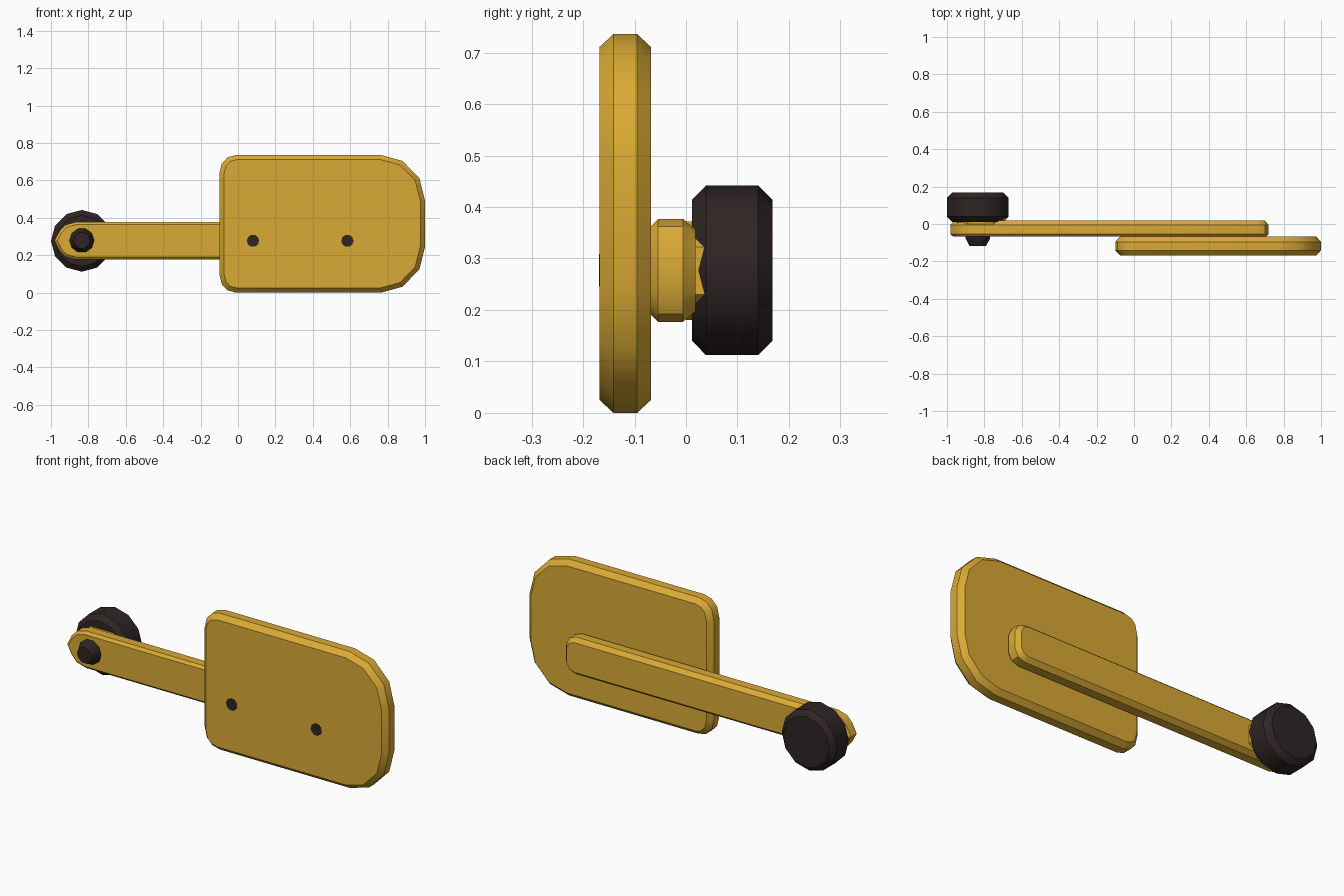
import bpy, bmesh, math
from mathutils import Vector

if "Cube" in bpy.data.objects:
    bpy.data.objects.remove(bpy.data.objects["Cube"])


def material(name, rgb):
    m = bpy.data.materials.new(name)
    m.diffuse_color = (*rgb, 1)
    m.use_nodes = True
    m.node_tree.nodes["Principled BSDF"].inputs["Base Color"].default_value = m.diffuse_color
    return m


GOLD = material("golden yellow", (0.70, 0.40, 0.035))
DARK = material("dark brown", (0.028, 0.018, 0.018))


def inset(points, d):
    """Move every side of a counter-clockwise convex outline inward by d."""
    out, n = [], len(points)
    for i in range(n):
        p = Vector(points[i])
        a = (p - Vector(points[i - 1])).normalized()
        b = (Vector(points[(i + 1) % n]) - p).normalized()
        na, nb = Vector((-a.y, a.x)), Vector((-b.y, b.x))
        out.append(p + (na + nb) * d / (1 + na.dot(nb)))
    return out


def slab(name, outline, layers, mat):
    """Stack insets of an x-z outline along y: layers are (y, inset)."""
    bm = bmesh.new()
    rings = [[bm.verts.new((p[0], y, p[1])) for p in inset(outline, d)]
             for y, d in layers]
    n = len(outline)
    bm.faces.new(rings[0])
    bm.faces.new(rings[-1][::-1])
    for r, s in zip(rings, rings[1:]):
        for i in range(n):
            j = (i + 1) % n
            bm.faces.new((r[i], s[i], s[j], r[j]))
    bmesh.ops.recalc_face_normals(bm, faces=bm.faces)
    me = bpy.data.meshes.new(name)
    bm.to_mesh(me)
    bm.free()
    ob = bpy.data.objects.new(name, me)
    bpy.context.collection.objects.link(ob)
    me.materials.append(mat)
    bpy.context.view_layer.objects.active = ob
    ob.select_set(True)
    bpy.ops.object.shade_smooth_by_angle(angle=math.radians(35))
    ob.select_set(False)
    return ob


def circle(x, z, r, n):
    return [(x + r * math.cos(2 * math.pi * i / n),
             z + r * math.sin(2 * math.pi * i / n)) for i in range(n)]


def mirrored(lower, zc):
    """Complete a lower half outline (left to right) across z = zc."""
    return lower + [(x, 2 * zc - z) for x, z in reversed(lower)]


# Pedal plate
plate = mirrored([(-0.10, 0.10), (-0.087, 0.045), (-0.055, 0.012), (-0.01, 0.0),
                  (0.765, 0.0), (0.88, 0.032), (0.97, 0.125), (1.0, 0.245)], 0.368)
slab("pedal_plate", plate, [(-0.168, 0.025), (-0.141, 0), (-0.095, 0), (-0.068, 0.025)], GOLD)

# Crank arm with a pointed outer end
arm = mirrored([(-0.955, 0.225), (-0.925, 0.193), (-0.87, 0.177), (0.66, 0.177),
                (0.70, 0.192), (0.72, 0.23)], 0.277) + [(-0.982, 0.277)]
slab("crank_arm", arm, [(-0.068, 0.014), (-0.054, 0), (-0.006, 0), (0.018, 0.02)], GOLD)

# Raised pad between arm and wheel
pad = mirrored([(-0.95, 0.23), (-0.89, 0.18), (-0.75, 0.18), (-0.685, 0.23)], 0.276)
slab("arm_pad", pad, [(0.0, 0), (0.038, 0)], GOLD)

# Axle wheel on the back and its cap on the front
slab("axle_wheel", circle(-0.835, 0.277, 0.165, 12),
     [(0.012, 0.027), (0.039, 0), (0.14, 0), (0.168, 0.027)], DARK)
slab("axle_cap", circle(-0.835, 0.279, 0.066, 10),
     [(-0.118, 0.021), (-0.075, 0), (-0.05, 0)], DARK)

# Screws set flush in the plate
for i, x in enumerate((0.08, 0.585)):
    slab(f"screw_{i + 1}", circle(x, 0.277, 0.033, 10), [(-0.1695, 0), (-0.162, 0)], DARK)
